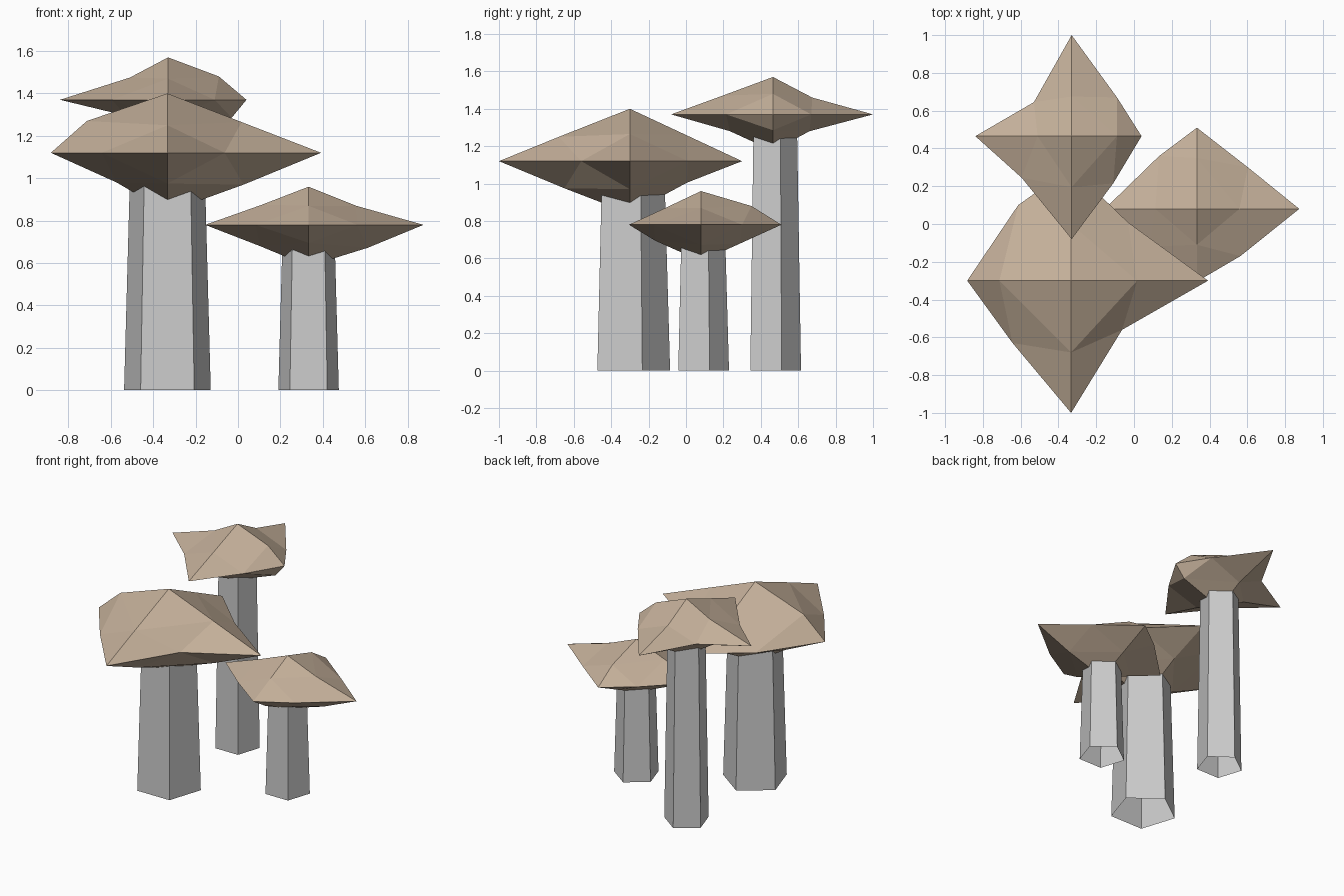
import bpy, bmesh, math
from itertools import product

if "Cube" in bpy.data.objects:
    bpy.data.objects.remove(bpy.data.objects["Cube"])

tan = bpy.data.materials.new("tan_cap")
tan.diffuse_color = (0.55, 0.43, 0.32, 1)
tan.use_nodes = True
tan.node_tree.nodes["Principled BSDF"].inputs["Base Color"].default_value = tan.diffuse_color


def finish(name, bm, loc, mat=None):
    mesh = bpy.data.meshes.new(name)
    bm.to_mesh(mesh)
    bm.free()
    obj = bpy.data.objects.new(name, mesh)
    obj.location = loc
    if mat:
        mesh.materials.append(mat)
    bpy.context.collection.objects.link(obj)


def stem(name, x, y, radius, height):
    # tapered five-sided tube, open at the foot, ending inside the cap
    bm = bmesh.new()
    rings = []
    for r, z in ((radius, 0), (radius * 0.85, height)):
        rings.append([bm.verts.new((r * math.cos(a), r * math.sin(a), z))
                      for a in (math.pi / 2 + i * math.tau / 5 for i in range(5))])
    low, top = rings
    for i in range(5):
        j = (i + 1) % 5
        bm.faces.new((low[i], low[j], top[j], top[i]))
    finish(name, bm, (x, y, 0))


def cap(name, loc, tips, rim, xz, yz):
    # irregular octahedron, each face split in four
    # tips: reach along +x -x +y -y +z -z; the other lists are edge midpoints
    # for the sign pairs ++ +- -+ --
    bm = bmesh.new()
    tip, mid = {}, {}
    for i, reach in enumerate(tips):
        axis, s = i // 2, 1 - 2 * (i % 2)
        co = [0, 0, 0]
        co[axis] = s * reach
        tip[axis, s] = bm.verts.new(co)
    for (a, b), pairs in (((0, 1), rim), ((0, 2), xz), ((1, 2), yz)):
        for (sa, sb), (u, v) in zip(product((1, -1), repeat=2), pairs):
            co = [0, 0, 0]
            co[a], co[b] = sa * u, sb * v
            mid[a, b, sa, sb] = bm.verts.new(co)
    for sx, sy, sz in product((1, -1), repeat=3):
        X, Y, Z = tip[0, sx], tip[1, sy], tip[2, sz]
        XY, XZ, YZ = mid[0, 1, sx, sy], mid[0, 2, sx, sz], mid[1, 2, sy, sz]
        for f in ((X, XY, XZ), (XY, Y, YZ), (XZ, YZ, Z), (XY, YZ, XZ)):
            bm.faces.new(f if sx * sy * sz > 0 else f[::-1])
    finish(name, bm, loc, tan)


# wide front mushroom
stem("wide_stem", -0.333, -0.30, 0.215, 1.12)
cap("wide_cap", (-0.333, -0.30, 1.12),
    (0.725, 0.55, 0.60, 0.70, 0.28, 0.28),
    ((0.30, 0.31), (0.27, 0.26), (0.28, 0.40), (0.31, 0.33)),
    ((0.35, 0.145), (0.36, 0.15), (0.38, 0.15), (0.24, 0.14)),
    ((0.30, 0.14), (0.305, 0.115), (0.38, 0.13), (0.35, 0.145)))

# short right mushroom
stem("short_stem", 0.333, 0.08, 0.15, 0.78)
cap("short_cap", (0.333, 0.08, 0.78),
    (0.542, 0.488, 0.43, 0.385, 0.18, 0.195),
    ((0.27, 0.22), (0.23, 0.25), (0.20, 0.28), (0.25, 0.20)),
    ((0.225, 0.09), (0.28, 0.108), (0.22, 0.095), (0.23, 0.10)),
    ((0.27, 0.10), (0.21, 0.10), (0.19, 0.09), (0.245, 0.085)))

# tall back mushroom
stem("tall_stem", -0.33, 0.465, 0.15, 1.37)
cap("tall_cap", (-0.33, 0.465, 1.37),
    (0.37, 0.51, 0.535, 0.545, 0.20, 0.195),
    ((0.24, 0.205), (0.22, 0.25), (0.20, 0.18), (0.265, 0.22)),
    ((0.24, 0.11), (0.30, 0.085), (0.18, 0.105), (0.20, 0.075)),
    ((0.21, 0.09), (0.195, 0.09), (0.27, 0.10), (0.23, 0.09)))
